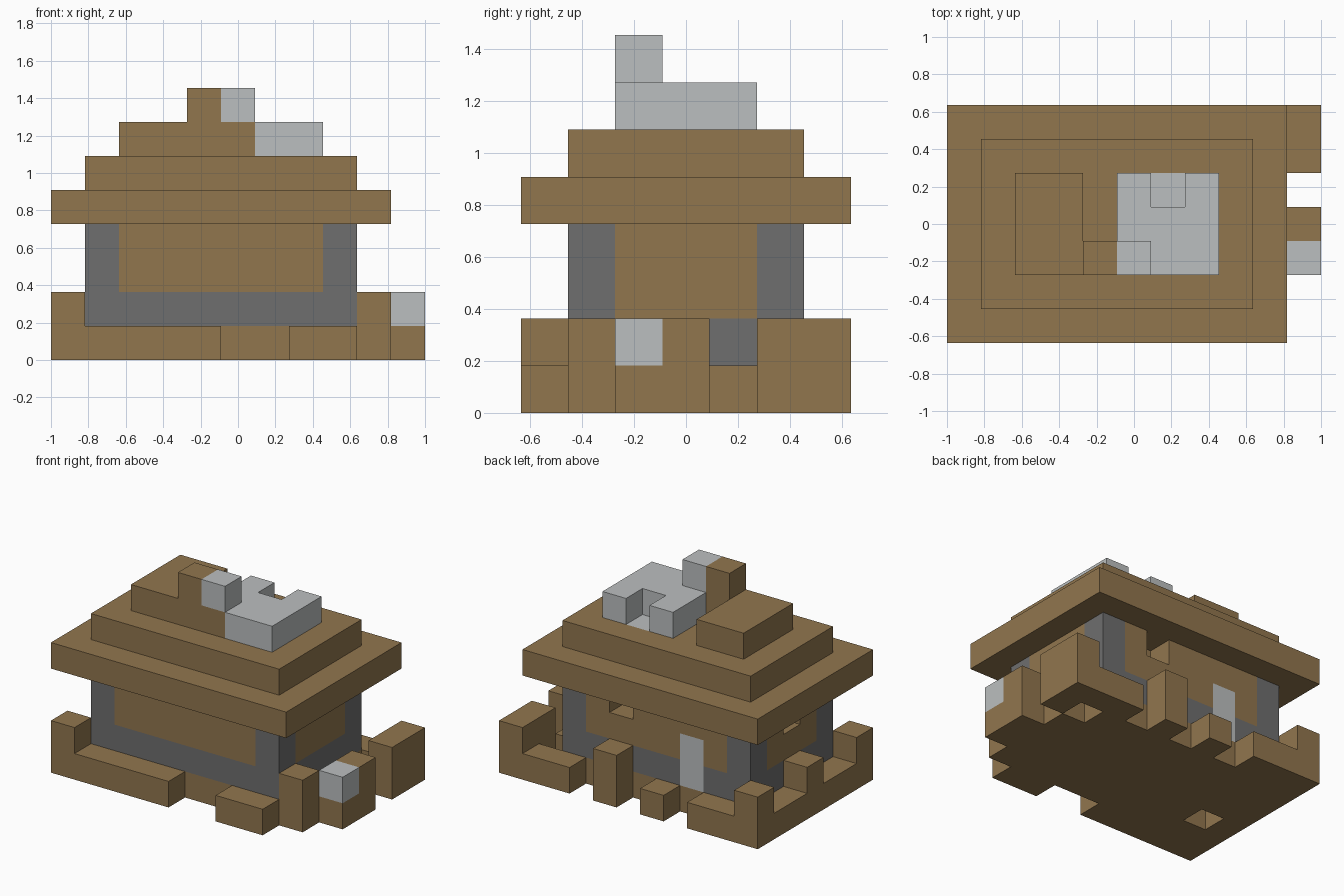
import bpy
import bmesh
from mathutils import Vector

if "Cube" in bpy.data.objects:
    bpy.data.objects.remove(bpy.data.objects["Cube"], do_unlink=True)

U = 2 / 11                         # block size
ORIGIN = Vector((-1, -3.5 * U, 0))  # corner of the block grid


def material(name, colour):
    mat = bpy.data.materials.new(name)
    mat.use_nodes = True
    mat.diffuse_color = (*colour, 1)
    mat.node_tree.nodes["Principled BSDF"].inputs["Base Color"].default_value = (*colour, 1)
    return mat


MATERIALS = [
    material("timber brown", (0.283, 0.181, 0.076)),
    material("dark stone", (0.156, 0.156, 0.156)),
    material("pale stone", (0.50, 0.52, 0.525)),
]
BROWN, DARK, PALE = range(3)
blocks = {}  # grid cell -> (part, colour)


def fill(part, colour, xs, ys, zs):
    """Fill an inclusive range of blocks; a single number is one block."""
    spans = [(s, s) if isinstance(s, int) else s for s in (xs, ys, zs)]
    for x in range(spans[0][0], spans[0][1] + 1):
        for y in range(spans[1][0], spans[1][1] + 1):
            for z in range(spans[2][0], spans[2][1] + 1):
                blocks[x, y, z] = (part, colour)


def carve(*cells):
    for cell in cells:
        blocks.pop(cell, None)


# Base slab with its ragged edge
fill("base", BROWN, (0, 9), (0, 6), 0)
carve((5, 0, 0), (6, 0, 0), (9, 0, 0))            # front gaps
carve((3, 6, 0), (5, 6, 0), (7, 6, 0))            # back gaps
carve((1, 2, 0), (9, 5, 0))                       # holes underneath
fill("base", BROWN, 10, (2, 3), 0)
fill("base", BROWN, 10, (5, 6), 0)

# Fence posts standing on the base
for x, y in ((0, 0), (0, 3), (0, 6), (6, 6), (9, 1), (10, 3), (10, 5), (10, 6)):
    fill("fence_posts", BROWN, x, y, 1)
fill("fence_posts", PALE, 10, 2, 1)

# Walls: stone footing and corners, timber panels, door and windows
fill("walls", DARK, (1, 8), (1, 5), (1, 3))
fill("walls", BROWN, (2, 7), (1, 5), (2, 3))
fill("walls", BROWN, (1, 8), (2, 4), (2, 3))
fill("walls", PALE, 3, 5, (1, 2))
carve((6, 5, 3), (1, 3, 3))

# Stepped roof
fill("roof", BROWN, (0, 9), (0, 6), 4)
fill("roof", BROWN, (1, 8), (1, 5), 5)
fill("roof", PALE, 6, 4, 5)

# Ridge, half timber and half stone, with two notches
fill("ridge", BROWN, (2, 3), (2, 4), 6)
fill("ridge", BROWN, (4, 5), 2, 6)
fill("ridge", PALE, 5, (3, 4), 6)
fill("ridge", PALE, (6, 7), (2, 4), 6)
carve((6, 4, 6))

# Chimney
fill("chimney", BROWN, 4, 2, 7)
fill("chimney", PALE, 5, 2, 7)


def build(part):
    """Skin the exposed sides of a part's blocks and merge flat areas."""
    bm = bmesh.new()
    for cell, (owner, colour) in blocks.items():
        if owner != part:
            continue
        for axis in range(3):
            for side in (0, 1):
                step = [0, 0, 0]
                step[axis] = 2 * side - 1
                if tuple(c + s for c, s in zip(cell, step)) in blocks:
                    continue
                b, c = (axis + 1) % 3, (axis + 2) % 3
                corners = []
                for u, v in ((0, 0), (1, 0), (1, 1), (0, 1)):
                    p = Vector(cell)
                    p[axis] += side
                    p[b] += u
                    p[c] += v
                    corners.append(bm.verts.new(ORIGIN + p * U))
                face = bm.faces.new(corners if side else corners[::-1])
                face.material_index = colour
    bmesh.ops.remove_doubles(bm, verts=bm.verts[:], dist=0.001)
    bmesh.ops.dissolve_limit(bm, angle_limit=0.01, verts=bm.verts[:],
                             edges=bm.edges[:], delimit={'MATERIAL'})
    mesh = bpy.data.meshes.new(part)
    bm.to_mesh(mesh)
    bm.free()
    for mat in MATERIALS:
        mesh.materials.append(mat)
    bpy.context.collection.objects.link(bpy.data.objects.new(part, mesh))


for name in ("base", "fence_posts", "walls", "roof", "ridge", "chimney"):
    build(name)
